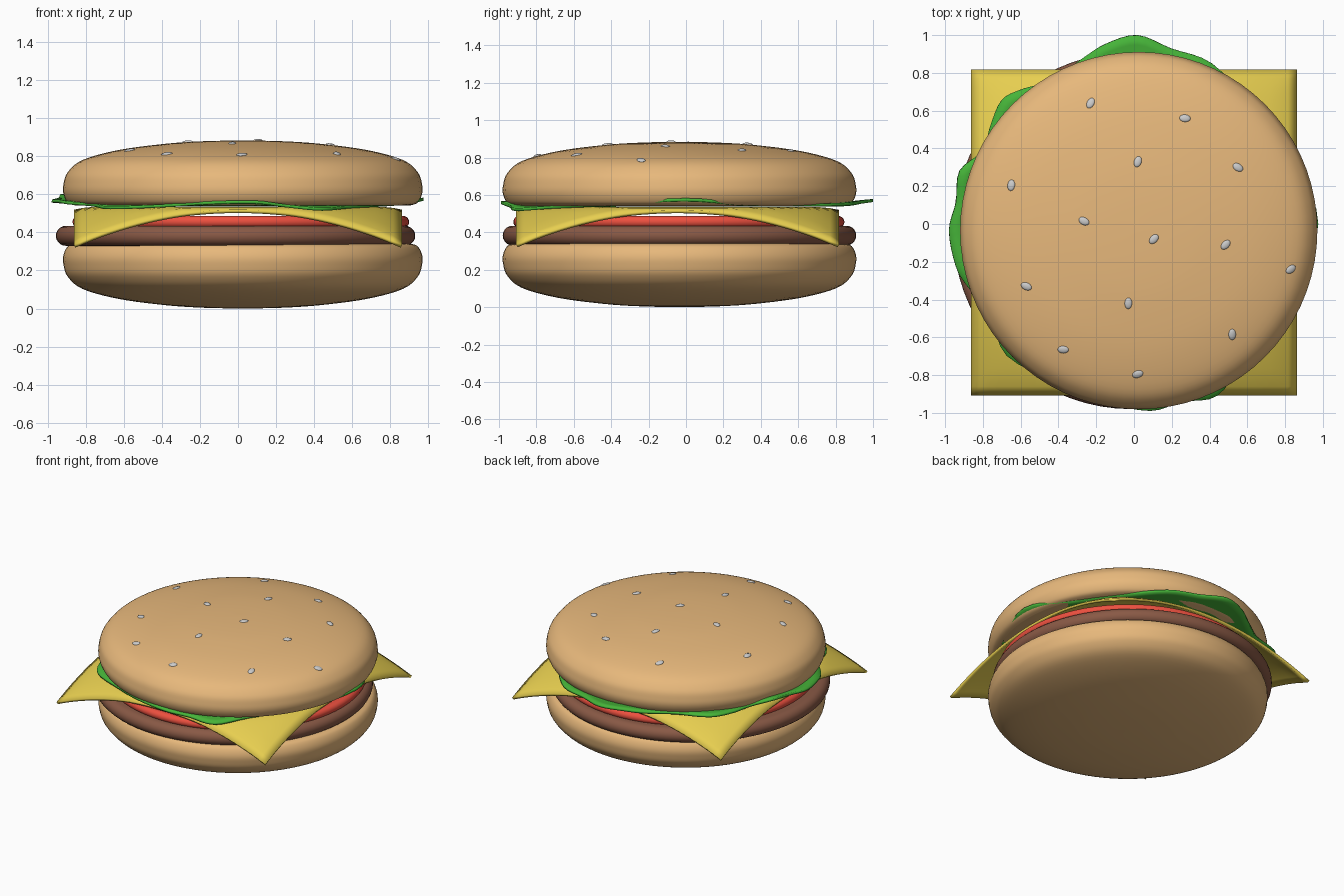
import bpy, bmesh, math, random
from mathutils import Vector, Matrix

if "Cube" in bpy.data.objects:
    bpy.data.objects.remove(bpy.data.objects["Cube"])

random.seed(4)


def material(name, rgb):
    m = bpy.data.materials.new(name)
    m.diffuse_color = (*rgb, 1)
    m.use_nodes = True
    m.node_tree.nodes["Principled BSDF"].inputs["Base Color"].default_value = m.diffuse_color
    return m


def finish(name, bm, mat=None, angle=40):
    bmesh.ops.recalc_face_normals(bm, faces=bm.faces)
    me = bpy.data.meshes.new(name)
    bm.to_mesh(me)
    bm.free()
    ob = bpy.data.objects.new(name, me)
    bpy.context.collection.objects.link(ob)
    if mat:
        me.materials.append(mat)
    bpy.ops.object.select_all(action='DESELECT')
    ob.select_set(True)
    bpy.context.view_layer.objects.active = ob
    bpy.ops.object.shade_smooth_by_angle(angle=math.radians(angle))
    return ob


def spline(pts, steps=5, closed=False):
    """Catmull-Rom curve through the points."""
    n = len(pts)
    P = [Vector(p) for p in pts]
    at = (lambda i: P[i % n]) if closed else (lambda i: P[max(0, min(n - 1, i))])
    out = []
    for i in range(n if closed else n - 1):
        a, b, c, d = at(i - 1), at(i), at(i + 1), at(i + 2)
        for s in range(steps):
            t = s / steps
            out.append(0.5 * (2 * b + (c - a) * t + (2 * a - 5 * b + 4 * c - d) * t * t
                              + (3 * b - a - 3 * c + d) * t ** 3))
    return out if closed else out + [P[-1]]


def lathe(name, profile, centre, mat, segs=72):
    """Spin an (r, z) profile whose two ends lie on the axis."""
    bm = bmesh.new()
    rings = []
    for r, z in profile:
        if r < 1e-4:
            rings.append([bm.verts.new((*centre, z))])
        else:
            rings.append([bm.verts.new((centre[0] + r * math.cos(a), centre[1] + r * math.sin(a), z))
                          for a in (2 * math.pi * i / segs for i in range(segs))])
    for lo, hi in zip(rings, rings[1:]):
        for i in range(segs):
            j = (i + 1) % segs
            q = [lo[i % len(lo)], lo[j % len(lo)], hi[j % len(hi)], hi[i % len(hi)]]
            bm.faces.new(list(dict.fromkeys(q)))
    return finish(name, bm, mat)


bread = material("bread", (0.80, 0.48, 0.20))
meat = material("meat", (0.25, 0.10, 0.06))
red = material("tomato", (0.85, 0.08, 0.05))
yellow = material("cheese", (0.80, 0.62, 0.08))
green = material("lettuce", (0.06, 0.45, 0.04))

# Buns: one dome profile, mirrored for the bottom
C = (0.025, -0.035)
dome = spline([(0.88, 0.0), (0.92, 0.015), (0.943, 0.06), (0.943, 0.11), (0.92, 0.175), (0.84, 0.24),
               (0.65, 0.292), (0.4, 0.325), (0.2, 0.338), (0, 0.342)])
dome = [(0, 0)] + [tuple(p) for p in dome]
lathe("top_bun", [(r, 0.542 + z) for r, z in dome], C, bread)
lathe("bottom_bun", [(r, 0.342 - z) for r, z in dome], C, bread)


# Patty and tomato: discs with rounded rims
def disc(name, radius, z0, z1, centre, mat):
    h, m = (z1 - z0) / 2, (z0 + z1) / 2
    rim = [(radius - h + h * math.cos(a), m + h * math.sin(a))
           for a in (-math.pi / 2 + math.pi * i / 10 for i in range(11))]
    lathe(name, [(0, z0)] + rim + [(0, z1)], centre, mat)


disc("patty", 0.945, 0.33, 0.435, (-0.013, -0.035), meat)
disc("tomato", 0.885, 0.425, 0.487, (0.015, -0.038), red)

# Cheese: square slice whose corners droop
H, N = 0.863, 36
bm = bmesh.new()
bmesh.ops.create_grid(bm, x_segments=N, y_segments=N, size=H)
for v in bm.verts:
    x, y = v.co.x / H, v.co.y / H
    edge = max(0, max(abs(x), abs(y)) - 0.85) / 0.15
    v.co.z = 0.535 - 0.185 * max(0, x * x + y * y - 1) - 0.015 * edge ** 2
    v.co.y -= 0.045
cheese = finish("cheese_slice", bm, yellow)
mod = cheese.modifiers.new("thickness", 'SOLIDIFY')
mod.thickness = 0.018
mod.offset = -1

# Lettuce: wavy leaf, outline as (angle, radius, height)
leaf = [(0, .975, .575), (20, .90, .55), (45, .88, .545), (64, .945, .55), (78, .95, .56), (89, 1.0, .57),
        (99, .965, .565), (107, .92, .55), (120, .88, .545), (130, .93, .55), (137, .96, .555),
        (146, .92, .55), (154, .89, .555), (163, .965, .595), (173, .95, .575), (182, .98, .565),
        (193, .97, .565), (200, .945, .555), (212, .90, .545), (226, .97, .53), (245, .93, .54),
        (260, .955, .555), (275, .993, .56), (285, .975, .54), (296, 1.01, .522), (310, .92, .535),
        (335, .92, .55)]
rim = spline([(r * math.cos(math.radians(a)), r * math.sin(math.radians(a)), z) for a, r, z in leaf],
             4, True)
bm = bmesh.new()
mid = bm.verts.new((0, 0, 0.545))
rings = [[bm.verts.new((p.x * s, p.y * s, 0.545 + (p.z - 0.545) * w)) for p in rim]
         for s, w in ((0.75, 0), (0.88, 0.45), (0.95, 0.8), (1, 1))]
n = len(rim)
for i in range(n):
    j = (i + 1) % n
    bm.faces.new((mid, rings[0][i], rings[0][j]))
    for a, b in zip(rings, rings[1:]):
        bm.faces.new((a[i], b[i], b[j], a[j]))
lettuce = finish("lettuce", bm, green)
mod = lettuce.modifiers.new("thickness", 'SOLIDIFY')
mod.thickness = 0.016
mod.offset = 0

# Sesame seeds: small flattened grains lying on the top bun
spots = [(-.23, .64), (.27, .56), (.02, .33), (.55, .30), (-.65, .205), (-.265, .015), (.105, -.08),
         (.485, -.11), (.83, -.24), (-.57, -.33), (-.03, -.42), (.52, -.585), (-.375, -.665), (.02, -.795)]


def bun_height(r):
    for (r1, z1), (r0, z0) in zip(dome[::-1], dome[-2::-1]):
        if r1 <= r <= r0:
            return 0.542 + z1 + (z0 - z1) * (r - r1) / (r0 - r1)


bm = bmesh.new()
for x, y in spots:
    d = Vector((x - C[0], y - C[1], 0))
    r = d.length
    slope = (bun_height(r - 0.01 if r > 0.02 else r) - bun_height(r + 0.01)) / 0.02
    normal = Vector((d.x / r * slope, d.y / r * slope, 1))
    tilt = normal.to_track_quat('Z', 'Y').to_matrix().to_4x4()
    mat = (Matrix.Translation((x, y, bun_height(r))) @ tilt
           @ Matrix.Rotation(random.uniform(0, math.pi), 4, 'Z') @ Matrix.Diagonal((0.03, 0.02, 0.009, 1)))
    bmesh.ops.create_uvsphere(bm, u_segments=12, v_segments=8, radius=1, matrix=mat)
finish("sesame_seeds", bm)
